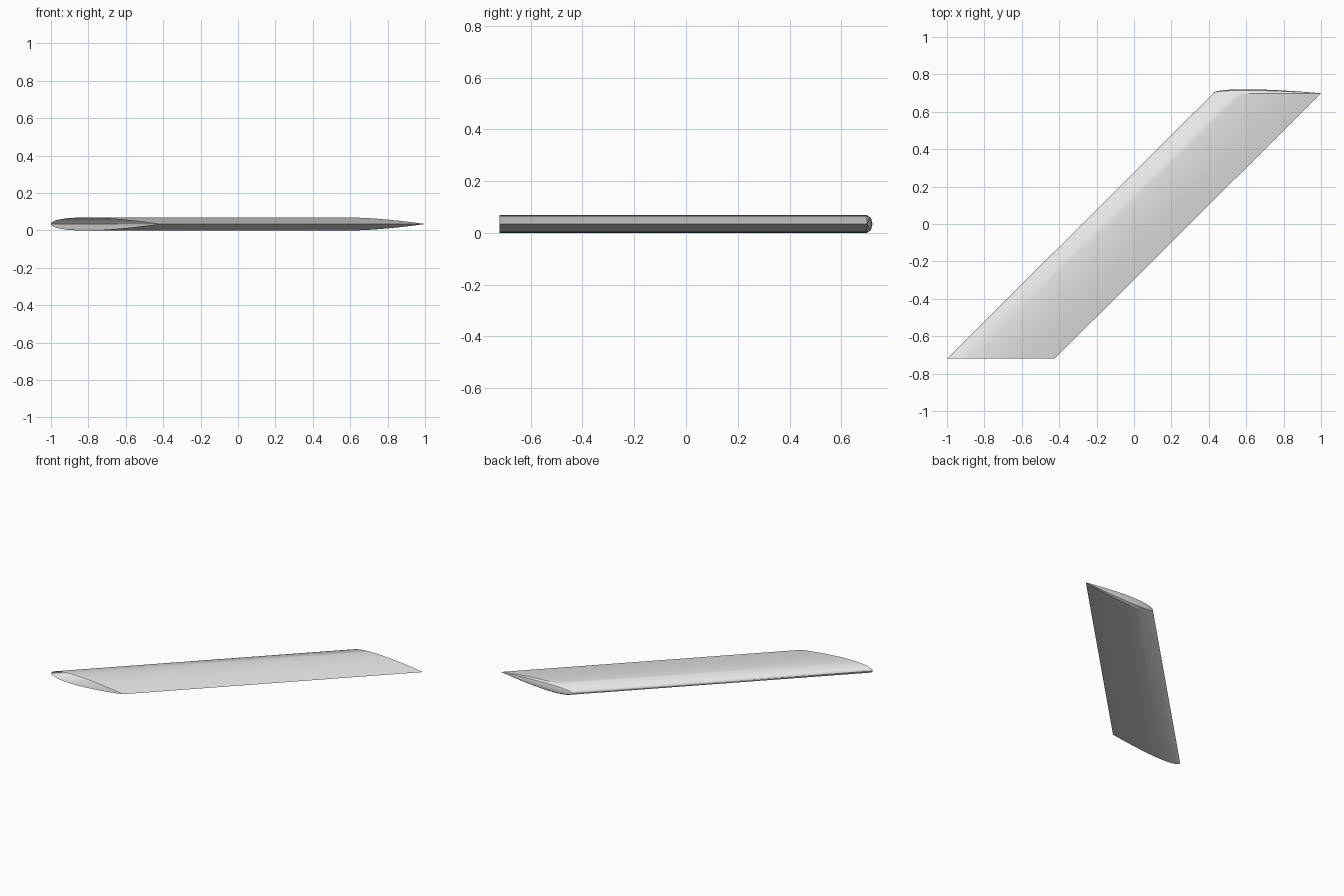
import bpy, bmesh, math

cube = bpy.data.objects.get("Cube")
if cube:
    bpy.data.objects.remove(cube, do_unlink=True)

CHORD, THICKNESS = 0.576, 0.12
ROOT = (-1.0, -0.72)      # leading edge of the open root (x, y)
TIP = (0.424, 0.699)      # leading edge at the start of the tip cap
CAP_RATIO = 0.62          # cap bulge relative to half thickness
STATIONS, CAP_STEPS = 20, 4


def half_thickness(u):
    """Symmetric aerofoil with a closed trailing edge."""
    poly = 0.2969 * math.sqrt(u) - 0.126 * u - 0.3516 * u**2 + 0.2843 * u**3 - 0.1036 * u**4
    return max(0.0, 5 * THICKNESS * CHORD * poly)


# Cosine spacing gathers stations at the leading and trailing edges
stations = [0.5 * (1 - math.cos(math.pi * i / STATIONS)) for i in range(STATIONS + 1)]
mid_z = max(half_thickness(u) for u in stations)


def strip(u):
    """Points from the upper root, over the tip cap, back to the lower root."""
    t, dx = half_thickness(u), u * CHORD
    points = [(ROOT[0] + dx, ROOT[1], mid_z + t)]
    for k in range(CAP_STEPS + 1):
        a = math.pi * k / CAP_STEPS
        points.append((TIP[0] + dx, TIP[1] + CAP_RATIO * t * math.sin(a), mid_z + t * math.cos(a)))
    points.append((ROOT[0] + dx, ROOT[1], mid_z - t))
    return points


# Wing skin: upper surface, rounded tip and lower surface, open at the root
bm = bmesh.new()
rows = [[bm.verts.new(p) for p in strip(u)] for u in stations]
for a, b in zip(rows, rows[1:]):
    for k in range(len(a) - 1):
        bm.faces.new((a[k], b[k], b[k + 1], a[k + 1]))
bmesh.ops.remove_doubles(bm, verts=bm.verts, dist=0.00001)
bmesh.ops.recalc_face_normals(bm, faces=bm.faces)
top = max(bm.faces, key=lambda f: f.calc_center_median().z)
if top.normal.z < 0:
    bmesh.ops.reverse_faces(bm, faces=bm.faces)

mesh = bpy.data.meshes.new("swept_wing")
bm.to_mesh(mesh)
bm.free()
wing = bpy.data.objects.new("swept_wing", mesh)
bpy.context.collection.objects.link(wing)

# Plain light grey finish
grey = bpy.data.materials.new("light_grey")
grey.use_nodes = True
grey.diffuse_color = (0.8, 0.8, 0.8, 1)
grey.node_tree.nodes["Principled BSDF"].inputs["Base Color"].default_value = (0.8, 0.8, 0.8, 1)
mesh.materials.append(grey)

bpy.ops.object.select_all(action="DESELECT")
wing.select_set(True)
bpy.context.view_layer.objects.active = wing
bpy.ops.object.shade_smooth_by_angle(angle=math.radians(30))
